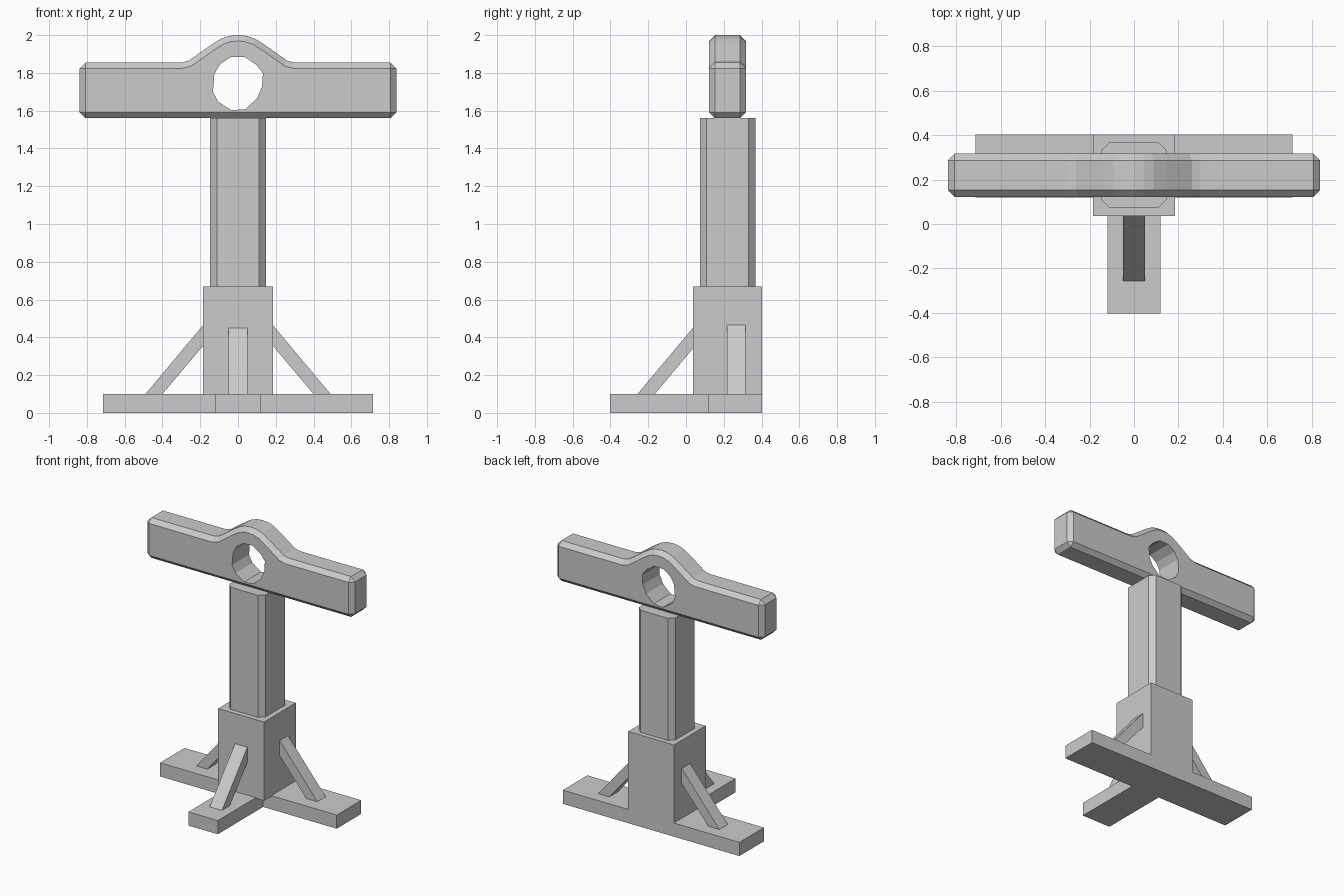
import bpy, bmesh
from mathutils import Vector

if "Cube" in bpy.data.objects:
    bpy.data.objects.remove(bpy.data.objects["Cube"])

CY = 0.22  # shared centre line of post, block and crossbar


def prism(name, points, offset):
    """Extrude a planar outline of 3D points along an offset."""
    bm = bmesh.new()
    face = bm.faces.new([bm.verts.new(p) for p in points])
    ext = bmesh.ops.extrude_face_region(bm, geom=[face], use_keep_orig=True)
    verts = [g for g in ext["geom"] if isinstance(g, bmesh.types.BMVert)]
    bmesh.ops.translate(bm, verts=verts, vec=Vector(offset))
    bmesh.ops.recalc_face_normals(bm, faces=bm.faces)
    mesh = bpy.data.meshes.new(name)
    bm.to_mesh(mesh)
    bm.free()
    obj = bpy.data.objects.new(name, mesh)
    bpy.context.collection.objects.link(obj)
    return obj


def box(name, half_x, y0, y1, z0, z1):
    pts = [(-half_x, y0, z0), (half_x, y0, z0), (half_x, y1, z0), (-half_x, y1, z0)]
    return prism(name, pts, (0, 0, z1 - z0))


# T-shaped foot and socket block
box("base_beam", 0.714, 0.12, 0.403, 0, 0.10)
box("front_leg", 0.119, -0.403, 0.12, 0, 0.10)
box("socket_block", 0.185, 0.036, 0.403, 0.095, 0.67)

# Post with chamfered corners
w, c = 0.147, 0.036
octagon = [(-w, -w + c), (-w + c, -w), (w - c, -w), (w, -w + c),
           (w, w - c), (w - c, w), (-w + c, w), (-w, w - c)]
prism("post", [(x, y + CY, 0.67) for x, y in octagon], (0, 0, 0.892))

# Diagonal braces on both sides and in front
for side, label in ((-1, "left"), (1, "right")):
    outline = [(0.49, 0.10), (0.183, 0.467), (0.183, 0.357), (0.40, 0.10)]
    prism(label + "_brace", [(side * x, 0.217, z) for x, z in outline], (0, 0.097, 0))
outline = [(-0.257, 0.10), (0.038, 0.452), (0.038, 0.342), (-0.165, 0.10)]
prism("front_brace", [(-0.05, y, z) for y, z in outline], (0.1, 0, 0))

# Crossbar with a rounded hump, all rims chamfered
half = [(0.838, 1.56), (0.838, 1.855), (0.30, 1.855), (0.26, 1.865),
        (0.14, 1.95), (0.09, 1.981), (0.045, 1.996)]
profile = half + [(0, 2.0)] + [(-x, z) for x, z in reversed(half)]
bar = prism("crossbar", [(x, 0.122, z) for x, z in profile], (0, 0.195, 0))
bev = bar.modifiers.new("chamfer", 'BEVEL')
bev.width, bev.segments = 0.031, 1
bev.limit_method, bev.angle_limit = 'ANGLE', 1.05

# Rough hole through the crossbar
hole = [(-0.04, 1.883), (0.035, 1.885), (0.10, 1.84), (0.132, 1.798),
        (0.127, 1.725), (0.10, 1.665), (0.04, 1.608), (-0.035, 1.602),
        (-0.105, 1.648), (-0.133, 1.70), (-0.125, 1.795), (-0.095, 1.845)]
cutter = prism("hole_cutter", [(x, 0.0, z) for x, z in hole], (0, 0.45, 0))
cutter.hide_render = True
cutter.display_type = 'WIRE'
cut = bar.modifiers.new("hole", 'BOOLEAN')
cut.operation, cut.object, cut.solver = 'DIFFERENCE', cutter, 'EXACT'
